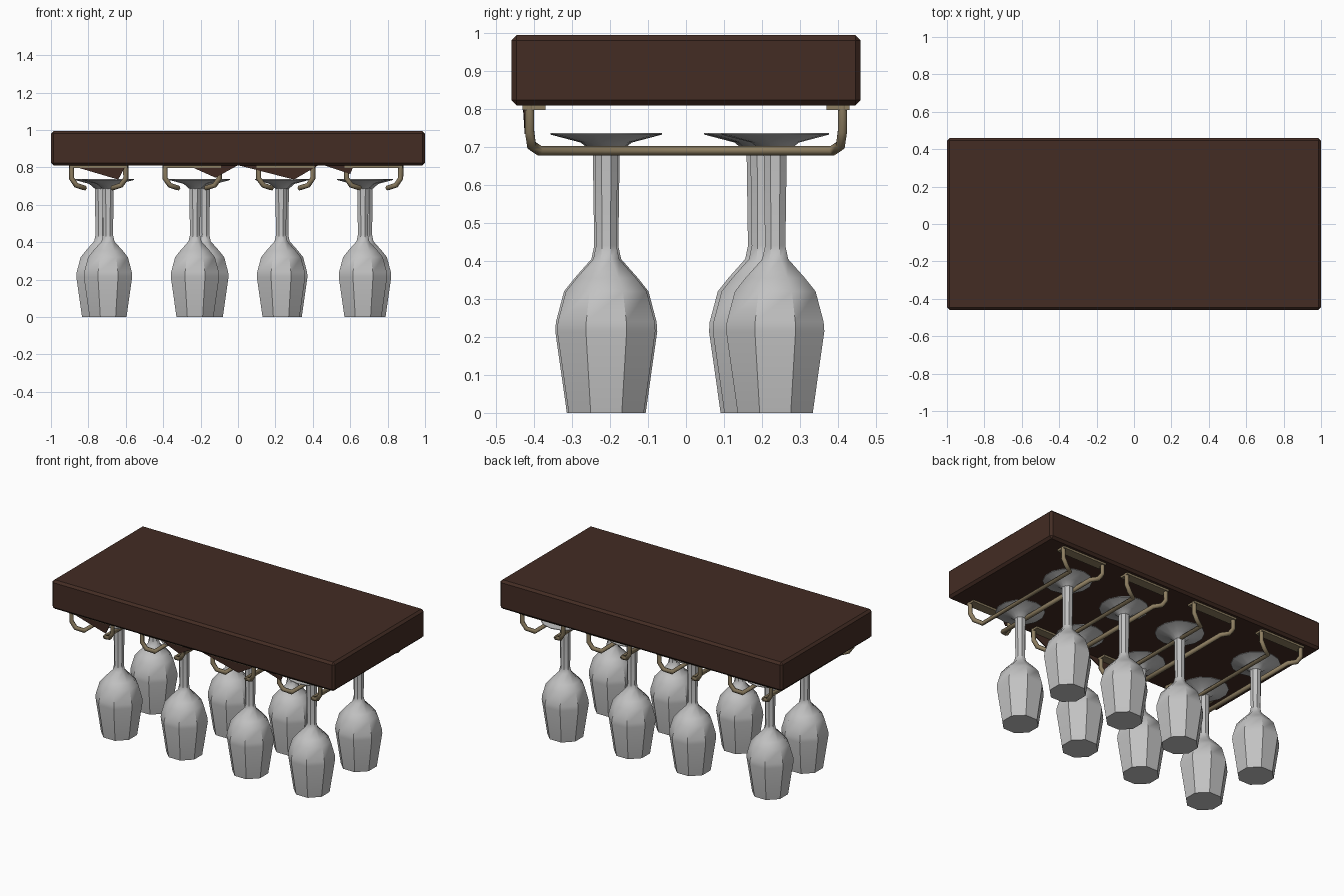
import bpy, bmesh, math
from mathutils import Vector

if "Cube" in bpy.data.objects:
    bpy.data.objects.remove(bpy.data.objects["Cube"])


def material(name, rgb):
    m = bpy.data.materials.new(name)
    m.diffuse_color = (*rgb, 1)
    m.use_nodes = True
    m.node_tree.nodes["Principled BSDF"].inputs["Base Color"].default_value = m.diffuse_color
    return m


WOOD = material("dark wood", (0.056, 0.025, 0.017))
BRASS = material("aged brass", (0.27, 0.21, 0.12))
GLASS = material("grey glass", (0.54, 0.54, 0.54))


def finish(name, bm, mat, smooth=None):
    bmesh.ops.recalc_face_normals(bm, faces=bm.faces)
    me = bpy.data.meshes.new(name)
    bm.to_mesh(me)
    bm.free()
    me.materials.append(mat)
    ob = bpy.data.objects.new(name, me)
    bpy.context.collection.objects.link(ob)
    if smooth:
        bpy.ops.object.select_all(action='DESELECT')
        ob.select_set(True)
        bpy.context.view_layer.objects.active = ob
        bpy.ops.object.shade_smooth_by_angle(angle=math.radians(smooth))
    return ob


def box(name, lo, hi, mat, bevel=0):
    bm = bmesh.new()
    bmesh.ops.create_cube(bm, size=1)
    for v in bm.verts:
        v.co = Vector([(a + b) / 2 + c * (b - a) for a, b, c in zip(lo, hi, v.co)])
    if bevel:
        bmesh.ops.bevel(bm, geom=bm.edges[:], offset=bevel, segments=1, affect='EDGES')
    return finish(name, bm, mat)


def lathe(name, profile, sides, x, y, mat):
    bm = bmesh.new()
    rings = []
    for r, z in profile:
        rings.append([bm.verts.new((x + r * math.cos((k + .5) * math.tau / sides),
                                    y + r * math.sin((k + .5) * math.tau / sides), z))
                      for k in range(sides)])
    for a, b in zip(rings, rings[1:]):
        for k in range(sides):
            j = (k + 1) % sides
            bm.faces.new((a[k], a[j], b[j], b[k]))
    bm.faces.new(rings[0])
    bm.faces.new(rings[-1])
    return finish(name, bm, mat, 38)


def wire(name, points, radius, mat):
    cu = bpy.data.curves.new(name, 'CURVE')
    cu.dimensions = '3D'
    cu.bevel_depth = radius
    cu.bevel_resolution = 1
    cu.use_fill_caps = True
    sp = cu.splines.new('POLY')
    sp.points.add(len(points) - 1)
    for p, co in zip(sp.points, points):
        p.co = (*co, 1)
    cu.materials.append(mat)
    ob = bpy.data.objects.new(name, cu)
    bpy.context.collection.objects.link(ob)
    bpy.ops.object.select_all(action='DESELECT')
    ob.select_set(True)
    bpy.context.view_layer.objects.active = ob
    bpy.ops.object.convert(target='MESH')


# Thick wooden shelf
box("shelf", (-1, -0.46, 0.81), (1, 0.46, 0.995), WOOD, 0.014)

# Four hanging racks: mounting plates and two bent rails each
for i, cx in enumerate((-0.745, -0.245, 0.255, 0.725)):
    for side, y in (("front", -0.40), ("back", 0.40)):
        box(f"{side}_mount_plate_{i}", (cx - 0.155, y - 0.03, 0.798),
            (cx + 0.155, y + 0.03, 0.812), BRASS)
    for s, label in ((-1, "left"), (1, "right")):
        xo, xi = cx + s * 0.145, cx + s * 0.075
        half = [(xo, -0.412, 0.81), (xo, -0.412, 0.742),
                (xo - s * 0.025, -0.407, 0.705), (xi, -0.385, 0.69)]
        path = half + [(x, -y, z) for x, y, z in reversed(half)]
        wire(f"{label}_rail_{i}", path, 0.014, BRASS)

# Thin wooden gussets behind the front brackets: (left, tip x, tip z, right)
for i, (a, t, z, b) in enumerate(((-0.90, -0.64, 0.735, -0.60), (-0.27, -0.12, 0.745, 0.0),
                                  (0.0, 0.30, 0.735, 0.43), (0.46, 0.60, 0.765, 0.62))):
    bm = bmesh.new()
    f = bm.faces.new([bm.verts.new(p) for p in
                      ((a, -0.43, 0.812), (t, -0.425, z), (b, -0.43, 0.812))])
    ext = bmesh.ops.extrude_face_region(bm, geom=[f])["geom"]
    for v in ext:
        if isinstance(v, bmesh.types.BMVert):
            v.co.y += 0.006
    finish(f"front_gusset_{i}", bm, WOOD)

# Eight upside-down wine glasses
BOWL = [(0.107, 0), (0.140, 0.215), (0.138, 0.24), (0.115, 0.32),
        (0.085, 0.355), (0.037, 0.405), (0.029, 0.44), (0.033, 0.695)]
FOOT = [(0.03, 0.685), (0.062, 0.712), (0.142, 0.733), (0.142, 0.737)]
SPOTS = [(-0.695, -0.21), (-0.23, -0.215), (0.23, -0.205), (0.668, -0.21),
         (-0.735, 0.20), (-0.18, 0.19), (0.242, 0.20), (0.69, 0.235)]
for i, (x, y) in enumerate(SPOTS):
    lathe(f"glass_bowl_and_stem_{i}", BOWL, 8, x, y, GLASS)
    lathe(f"glass_foot_{i}", FOOT, 14, x, y, GLASS)
